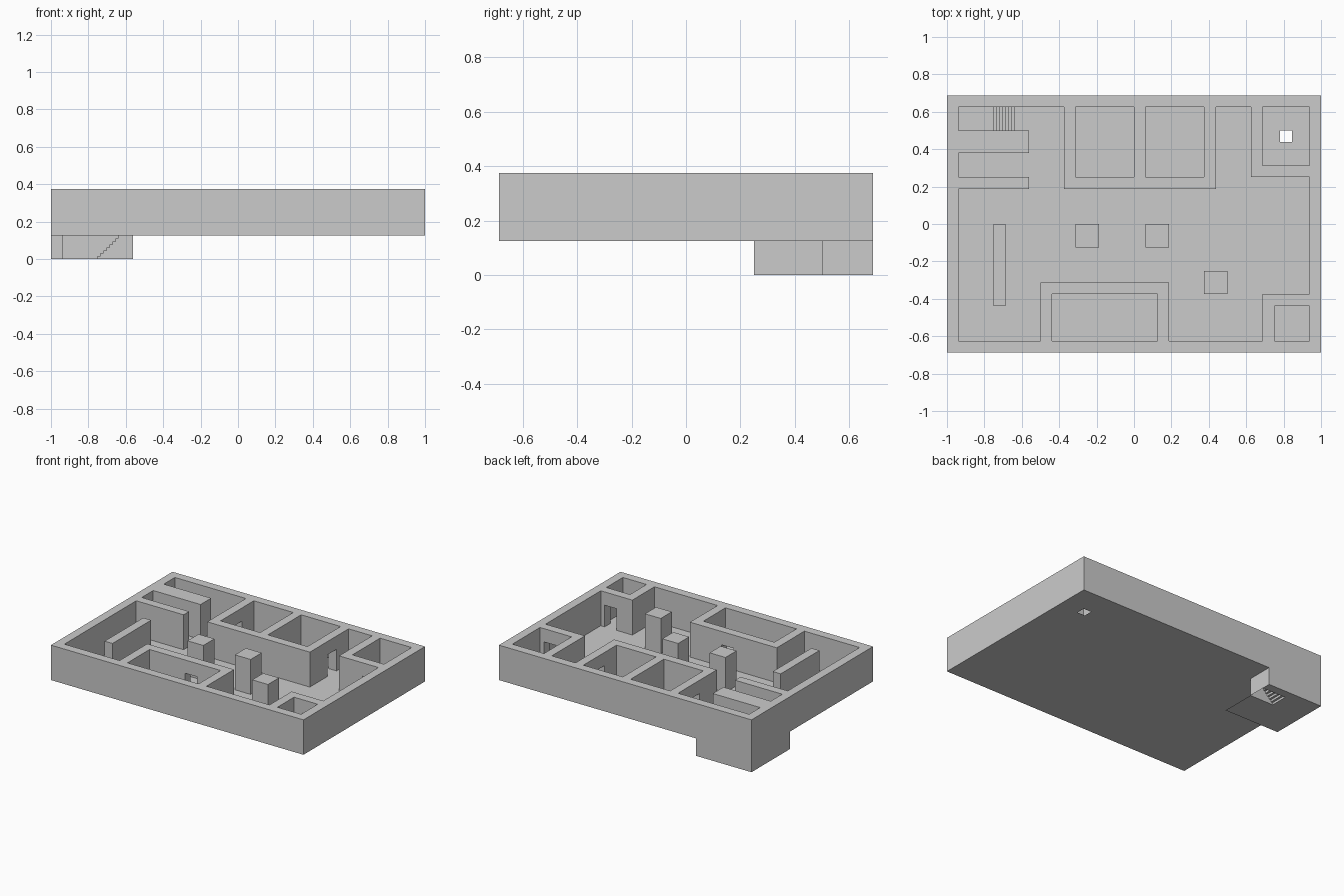
import bpy, bmesh

if "Cube" in bpy.data.objects:
    bpy.data.objects.remove(bpy.data.objects["Cube"])

FLOOR, DOOR_TOP, TOP = 0.125, 0.28, 0.375
W, D = 1.0, 0.6875

# Solid wall blocks as (x0, x1, y0, y1)
BLOCKS = [
    (-W, W, -D, -.625), (-W, W, .625, D),                          # outer walls
    (-W, -.9375, -D, D), (.9375, W, -D, D),
    (-.9375, -.5625, .1875, .25), (-.9375, -.5625, .38, .5),       # west alcove walls
    (-.375, .4375, .1875, .625), (.625, .9375, .25, .625),         # room blocks
    (.6875, .9375, -.625, -.375), (-.5, .1875, -.625, -.3125),
    (-.3125, -.1875, -.125, 0), (.0625, .1875, -.125, 0),          # pillars
    (.375, .5, -.375, -.25), (-.75, -.6875, -.4375, 0),            # pillar, screen wall
]
# Rooms carved out of the blocks
ROOMS = [
    (-.3125, 0, .25, .625), (.0625, .375, .25, .625),
    (.6875, .9375, .3125, .625), (.75, .9375, -.625, -.4375),
    (-.4375, .125, -.625, -.375),
]
# Doorways through the room walls, below DOOR_TOP
DOORS = [
    (-.375, -.3125, .385, .49), (.375, .4375, .385, .49),
    (.8125, .9063, .25, .3125), (.8125, .9063, -.4375, -.375),
    (-.1563, -.0625, -.375, -.3125),
]
STEP = 1 / 64
STAIR_TOP = -.75 + 7 * STEP
STAIRWELL = (-.9375, STAIR_TOP, .5, .625)
DRAIN = (.78125, .84375, .4375, .5)


def inside(x, y, rects):
    return any(a < x < b and c < y < d for a, b, c, d in rects)


def quad(bm, axis, pos, u, v, sign):
    """Axis-aligned rectangle; u and v are ranges on the other two axes in order."""
    pts = [(u[0], v[0]), (u[1], v[0]), (u[1], v[1]), (u[0], v[1])]
    verts = []
    for p in pts:
        co = list(p)
        co.insert(axis, pos)
        verts.append(bm.verts.new(co))
    f = bm.faces.new(verts)
    f.normal_update()
    if f.normal[axis] * sign < 0:
        f.normal_flip()


def finish(bm, name):
    bmesh.ops.remove_doubles(bm, verts=bm.verts, dist=1e-5)
    mesh = bpy.data.meshes.new(name)
    bm.to_mesh(mesh)
    bm.free()
    bpy.context.collection.objects.link(bpy.data.objects.new(name, mesh))


# Plan grid from every rectangle edge
rects = BLOCKS + ROOMS + DOORS + [STAIRWELL, DRAIN]
xs = sorted({v for r in rects for v in r[:2]})
ys = sorted({v for r in rects for v in r[2:]})
zs = [FLOOR, DOOR_TOP, TOP]
NX, NY, NZ = len(xs) - 1, len(ys) - 1, 2


def solid(i, j, k):
    if not (0 <= i < NX and 0 <= j < NY and 0 <= k < NZ):
        return False
    x, y = (xs[i] + xs[i + 1]) / 2, (ys[j] + ys[j + 1]) / 2
    if not inside(x, y, BLOCKS) or inside(x, y, ROOMS):
        return False
    return k == 1 or not inside(x, y, DOORS)


# Walls, with floor sheet in the open cells
walls, floor = bmesh.new(), bmesh.new()
for i in range(NX):
    for j in range(NY):
        span = (xs[i:i + 2], ys[j:j + 2])
        x, y = sum(span[0]) / 2, sum(span[1]) / 2
        if not solid(i, j, 0) and not inside(x, y, [STAIRWELL, DRAIN]):
            quad(floor, 2, FLOOR, *span, 1)
        for k in range(NZ):
            if not solid(i, j, k):
                continue
            rng = (*span, zs[k:k + 2])
            for axis in range(3):
                for s in (-1, 1):
                    n = [i, j, k]
                    n[axis] += s
                    if not solid(*n):
                        u, v = [rng[a] for a in range(3) if a != axis]
                        quad(walls, axis, rng[axis][s > 0], u, v, s)
finish(walls, "walls")
finish(floor, "main_floor")

# Cellar: floor sheet, outer faces and inner faces, open at front and side
B = -.5625
H = (0, FLOOR)
cellar = bmesh.new()
for u, v in [((-W, B), (.25, .5)), ((-W, -.75), (.5, .625)), ((-W, B), (.625, D))]:
    quad(cellar, 2, 0, u, v, 1)
quad(cellar, 0, -W, (.25, D), H, -1)
quad(cellar, 1, D, (-W, B), H, 1)
quad(cellar, 0, B, (.5, D), H, 1)
quad(cellar, 1, .25, (-W, -.9375), H, -1)
quad(cellar, 0, -.9375, (.25, .625), H, 1)
quad(cellar, 1, .625, (-.9375, STAIR_TOP), H, -1)
finish(cellar, "cellar")

# Stairs: hollow underneath, with a closed side
stairs = bmesh.new()
profile = [(B, FLOOR), (B, 0)]
for s in range(8):
    x, z = -.75 + s * STEP, s * STEP
    quad(stairs, 0, x, (.5, .625), (z, z + STEP), -1)
    if s < 7:
        quad(stairs, 2, z + STEP, (x, x + STEP), (.5, .625), 1)
    profile += [(x, z), (x, z + STEP)]
side = stairs.faces.new([stairs.verts.new((x, .5, z)) for x, z in profile])
side.normal_update()
if side.normal.y > 0:
    side.normal_flip()
finish(stairs, "stairs")
